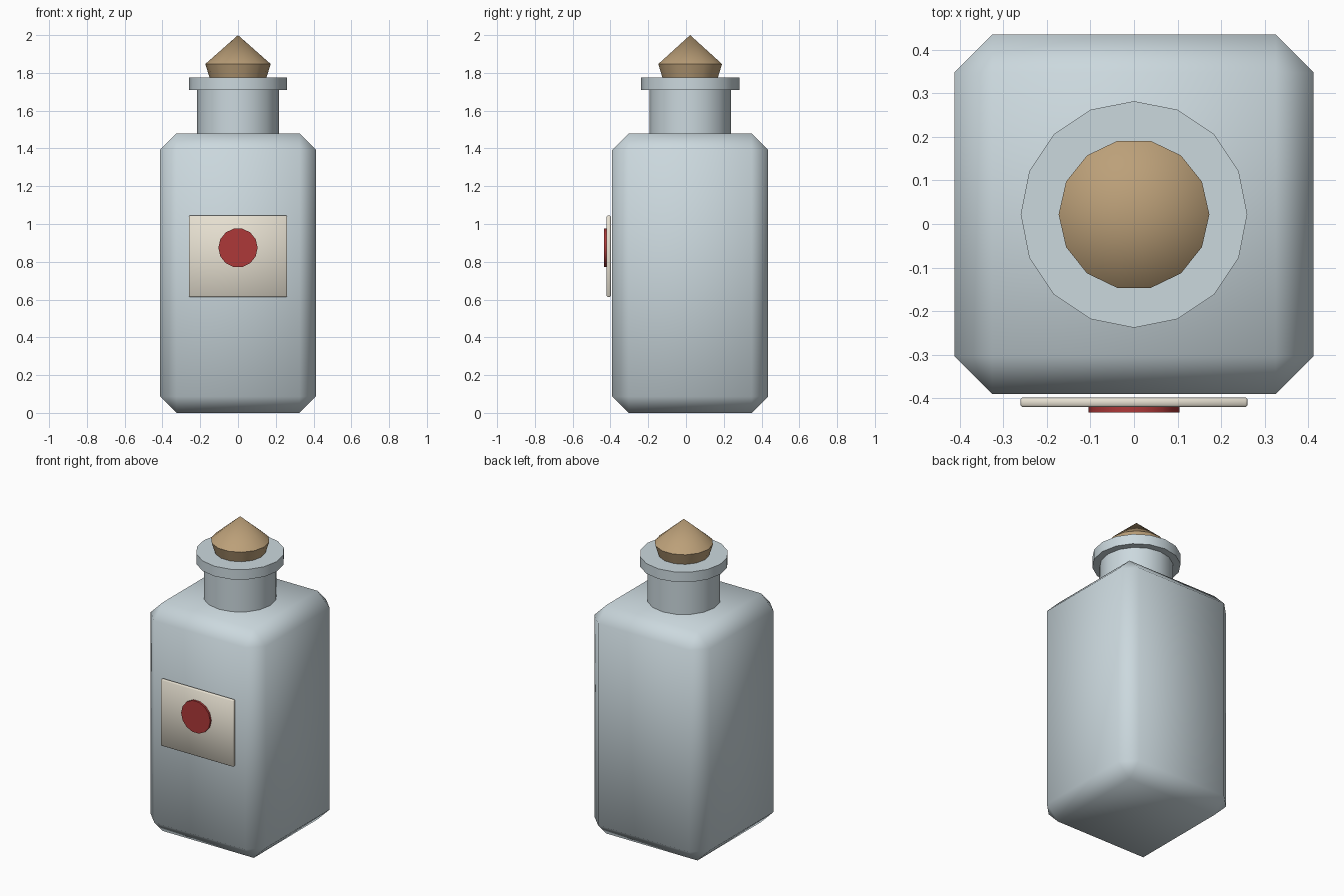
import bpy, math
from mathutils import Matrix

if "Cube" in bpy.data.objects:
    bpy.data.objects.remove(bpy.data.objects["Cube"])

CY = 0.022  # bottle axis in y


def material(name, rgb):
    m = bpy.data.materials.new(name)
    m.diffuse_color = (*rgb, 1)
    m.use_nodes = True
    m.node_tree.nodes["Principled BSDF"].inputs["Base Color"].default_value = m.diffuse_color
    return m


def finish(ob, name, mat, angle):
    ob.name = name
    ob.data.materials.append(mat)
    bpy.ops.object.shade_smooth_by_angle(angle=math.radians(angle))
    return ob


def box(name, size, centre, bevel, mat, angle):
    bpy.ops.mesh.primitive_cube_add(size=1, location=centre)
    ob = bpy.context.object
    ob.data.transform(Matrix.Diagonal((*size, 1)))
    mod = ob.modifiers.new("chamfer", "BEVEL")
    mod.width, mod.segments = bevel, 1
    bpy.ops.object.modifier_apply(modifier=mod.name)
    return finish(ob, name, mat, angle)


def cone(name, sides, r1, r2, z1, z2, mat, turn=0.0):
    bpy.ops.mesh.primitive_cone_add(vertices=sides, radius1=r1, radius2=r2, depth=z2 - z1,
                                    location=(0, CY, (z1 + z2) / 2), rotation=(0, 0, turn))
    return finish(bpy.context.object, name, mat, 35)


glass = material("glass", (0.60, 0.69, 0.73))
cork = material("cork", (0.50, 0.35, 0.19))
paper = material("paper", (0.80, 0.75, 0.64))
wax = material("wax", (0.42, 0.04, 0.04))

# Chamfered square body, softly shaded across the chamfers
box("body", (0.825, 0.825, 1.48), (0, CY, 0.74), 0.087, glass, 80)

# Neck and lip
cone("neck", 16, 0.216, 0.216, 1.46, 1.72, glass)
cone("lip", 16, 0.26, 0.26, 1.71, 1.775, glass)

# Faceted stopper: flared plug with a pointed cap
cone("stopper_plug", 14, 0.138, 0.173, 1.735, 1.847, cork, math.pi / 2)
cone("stopper_cap", 14, 0.173, 0, 1.847, 2.0, cork, math.pi / 2)

# Label and round seal on the front
box("label", (0.52, 0.022, 0.43), (0, -0.409, 0.829), 0.004, paper, 60)
bpy.ops.mesh.primitive_cylinder_add(vertices=14, radius=0.104, depth=0.018,
                                    location=(0, -0.424, 0.874),
                                    rotation=(math.pi / 2, math.pi / 2, 0))
seal = bpy.context.object
seal.data.transform(Matrix.Rotation(math.pi / 2, 4, "Z"))
seal.rotation_euler = (math.pi / 2, 0, 0)
finish(seal, "seal", wax, 35)
